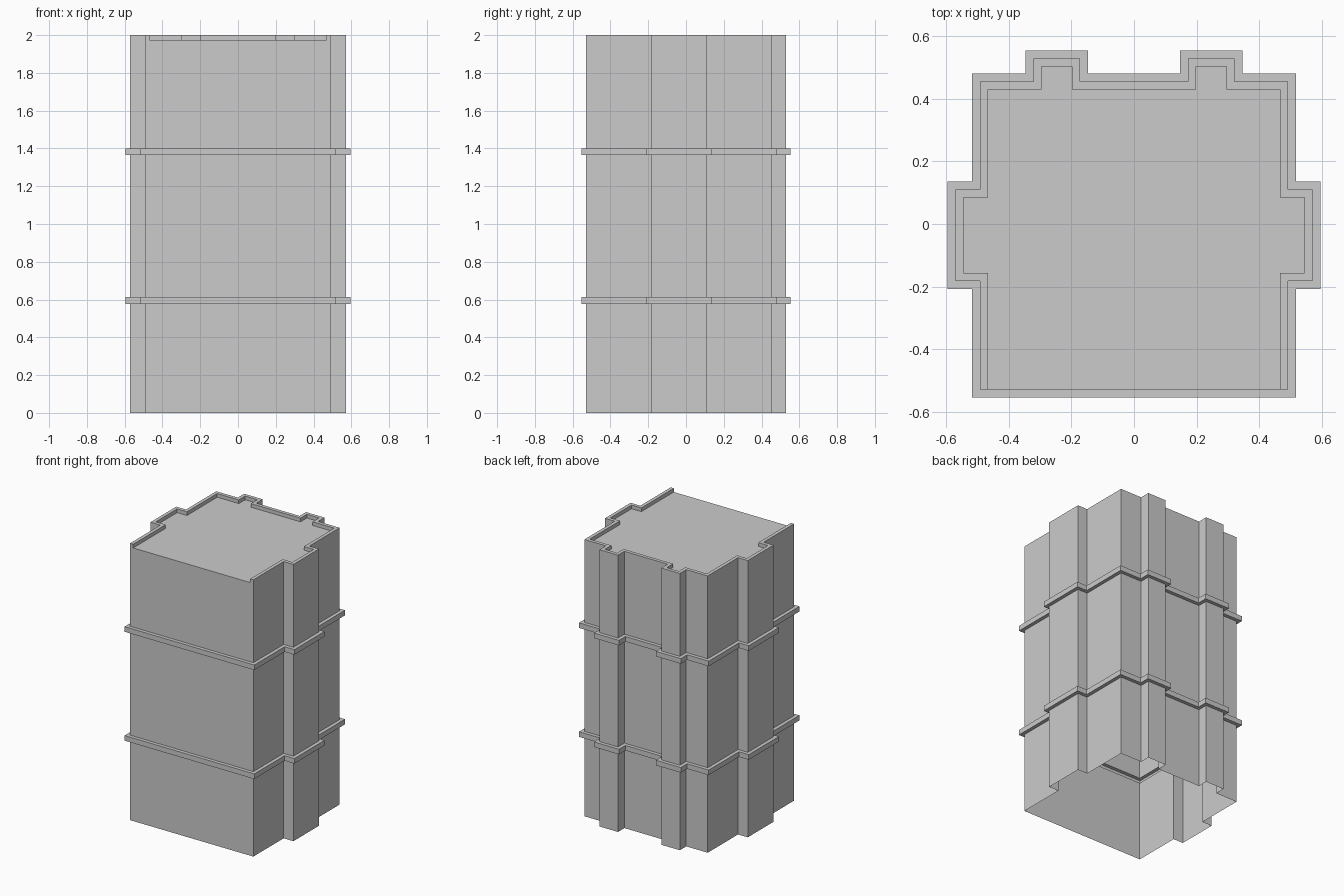
import bpy, bmesh

if "Cube" in bpy.data.objects:
    bpy.data.objects.remove(bpy.data.objects["Cube"])

D = 0.0255          # ledge overhang and parapet thickness
TOP, ROOF = 2.0, 1.9735
LEDGES = {"lower_ledge": (0.577, 0.614), "upper_ledge": (1.364, 1.401)}
FRONT = 0.529


def outline(d, z):
    """Floor plan grown by d, counterclockwise from front right to front left."""
    main, bay, back, rib = 0.493 + d, 0.571 + d, 0.456 + d, 0.529 + d
    low, high = -0.183 - d, 0.11 + d
    rib_out, rib_in = 0.321 + d, 0.173 - d
    half = [(main, -FRONT - max(d, 0)), (main, low), (bay, low), (bay, high),
            (main, high), (main, back), (rib_out, back), (rib_out, rib),
            (rib_in, rib), (rib_in, back)]
    pts = half + [(-x, y) for x, y in reversed(half)]
    return [(x, y, z) for x, y in pts]


def build(name, steps=(), closed=True, polys=()):
    """Loft the plan through (offset, height) steps and add extra polygons."""
    bm = bmesh.new()
    rings = [[bm.verts.new(p) for p in outline(d, z)] for d, z in steps]
    for a, b in zip(rings, rings[1:]):
        n = len(a)
        for i in range(n if closed else n - 1):
            j = (i + 1) % n
            bm.faces.new((a[i], a[j], b[j], b[i]))
    for poly in polys:
        bm.faces.new([bm.verts.new(p) for p in poly])
    bmesh.ops.remove_doubles(bm, verts=bm.verts, dist=1e-5)
    mesh = bpy.data.meshes.new(name)
    bm.to_mesh(mesh)
    bm.free()
    obj = bpy.data.objects.new(name, mesh)
    bpy.context.collection.objects.link(obj)


# Thin wall shells between the ledges, open underneath
(z1, z2), (z3, z4) = LEDGES.values()
build("ground_walls", [(0, 0), (0, z1)])
build("middle_walls", [(0, z2), (0, z3)])

# Hollow ledges wrapping the whole plan
for name, (a, b) in LEDGES.items():
    build(name, [(0, a), (D, a), (D, b), (0, b)])

# Upper walls with parapet on the sides and back; front is cut down to the roof
w, v = 0.493, 0.493 - D
front = [(-w, z4), (w, z4), (w, TOP), (v, TOP), (v, ROOF),
         (-v, ROOF), (-v, TOP), (-w, TOP)]
build("upper_walls_and_parapet", [(0, z4), (0, TOP), (-D, TOP), (-D, ROOF)],
      closed=False, polys=[[(x, -FRONT, z) for x, z in front]])

# Flat roof inside the parapet
build("roof", polys=[outline(-D, ROOF)])
